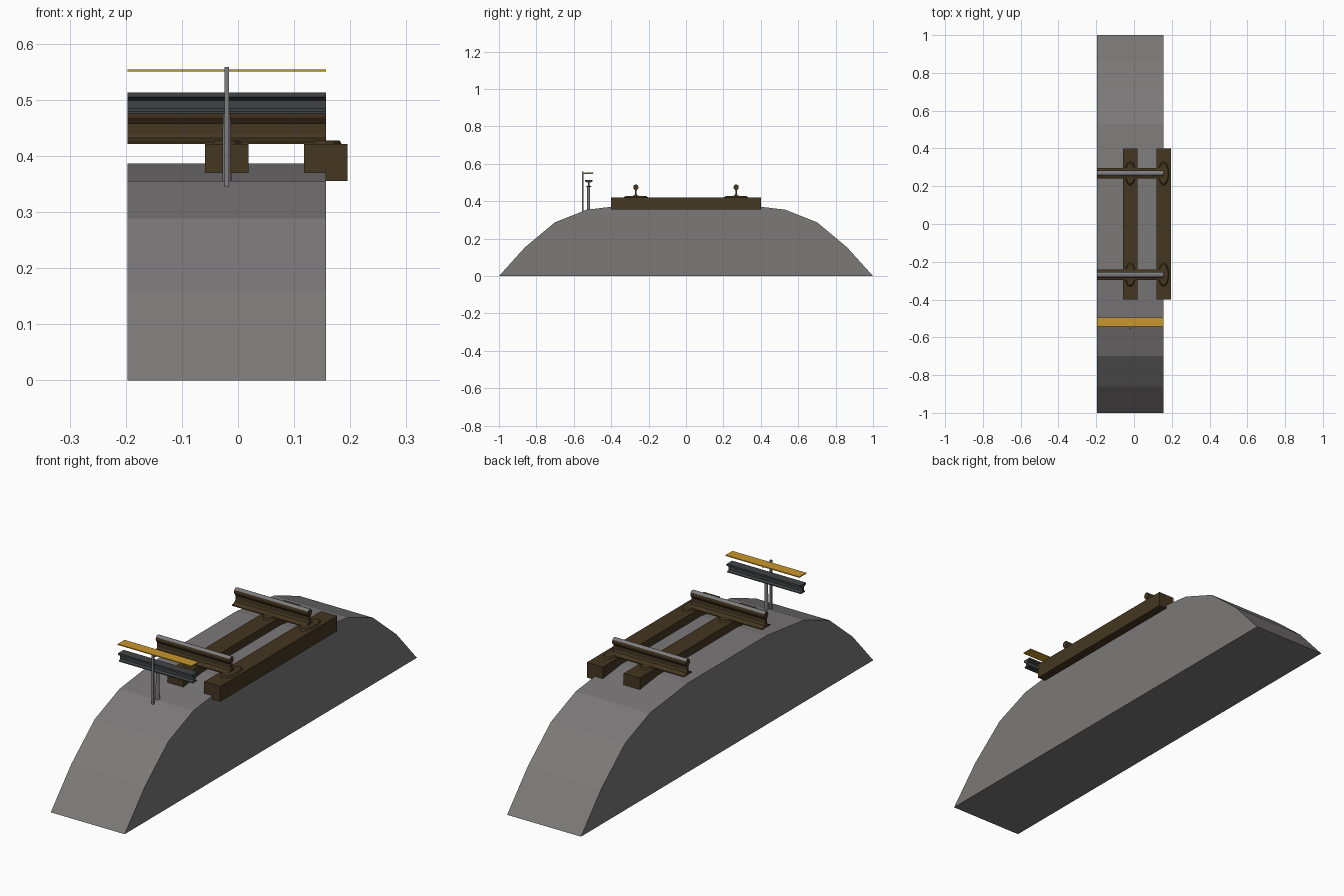
import bpy, bmesh, math

if "Cube" in bpy.data.objects:
    bpy.data.objects.remove(bpy.data.objects["Cube"])

X0, X1 = -0.197, 0.157          # extent of the track section along x
RAIL_Y = 0.268


def material(name, rgb):
    m = bpy.data.materials.new(name)
    m.diffuse_color = (*rgb, 1.0)
    m.use_nodes = True
    m.node_tree.nodes["Principled BSDF"].inputs["Base Color"].default_value = m.diffuse_color
    return m


BALLAST = material("ballast grey", (0.20, 0.19, 0.19))
RUST = material("rusty brown", (0.058, 0.037, 0.015))
STEEL = material("worn steel", (0.21, 0.21, 0.22))
DARK = material("dark steel", (0.052, 0.055, 0.058))
YELLOW = material("yellow cover", (0.58, 0.31, 0.025))


def finish(name, bm, *mats):
    bmesh.ops.recalc_face_normals(bm, faces=bm.faces)
    me = bpy.data.meshes.new(name)
    bm.to_mesh(me)
    bm.free()
    for m in mats:
        me.materials.append(m)
    ob = bpy.data.objects.new(name, me)
    bpy.context.collection.objects.link(ob)
    return ob


def extrude_x(name, half, *mats, y=0.0, x0=X0, x1=X1, steel_above=None):
    """Extrude a mirrored (half width, z) profile, listed bottom to top, along x."""
    pts = half + [(-a, z) for a, z in reversed(half) if a > 0]
    bm = bmesh.new()
    vs = [bm.verts.new((x0, y + a, z)) for a, z in pts]
    face = bm.faces.new(vs)
    res = bmesh.ops.extrude_face_region(bm, geom=[face])
    bmesh.ops.translate(bm, vec=(x1 - x0, 0, 0),
                        verts=[v for v in res["geom"] if isinstance(v, bmesh.types.BMVert)])
    if steel_above is not None:
        for f in bm.faces:
            if min(v.co.z for v in f.verts) > steel_above:
                f.material_index = 1
    return finish(name, bm, *mats)


def box(name, x, y, z, mat):
    bm = bmesh.new()
    bmesh.ops.create_cube(bm, size=1)
    for v in bm.verts:
        for i, (a, b) in enumerate((x, y, z)):
            v.co[i] = (a + b) / 2 + v.co[i] * (b - a)
    return finish(name, bm, mat)


def disc(name, x, y, z0, z1, rx, ry, n, mat):
    bm = bmesh.new()
    bmesh.ops.create_cone(bm, cap_ends=True, segments=n, radius1=1, radius2=0.85, depth=1)
    for v in bm.verts:
        v.co = (x + v.co.x * rx, y + v.co.y * ry, (z0 + z1) / 2 + v.co.z * (z1 - z0))
    return finish(name, bm, mat)


# Ballast embankment
extrude_x("ballast_bed", [(1, 0), (0.86, 0.155), (0.70, 0.288), (0.53, 0.355),
                          (0.27, 0.386)], BALLAST)

# Sleepers with rail plates
for i, x in enumerate((-0.02, 0.1565)):
    box(f"sleeper_{i}", (x - 0.0385, x + 0.0385), (-0.4, 0.4), (0.355, 0.421), RUST)
    for s in (-1, 1):
        disc(f"rail_plate_{i}_{s}", x, s * RAIL_Y, 0.420, 0.427, 0.029, 0.066, 12, RUST)

# Running rails: flared foot, thin web, round head with polished top
head = [(0.014 * math.sin(math.radians(a)), 0.475 - 0.015 * math.cos(math.radians(a)))
        for a in (35, 65, 95, 125, 150)]
rail = [(0.028, 0.421), (0.028, 0.425), (0.008, 0.432), (0.0045, 0.438), (0.0045, 0.458)]
for s in (-1, 1):
    extrude_x(f"running_rail_{s}", rail + head + [(0.0, 0.490)], RUST, STEEL,
              y=s * RAIL_Y, steel_above=0.482)

# Power rail on its support
extrude_x("power_rail", [(0.014, 0.475), (0.014, 0.479), (0.005, 0.484), (0.005, 0.499),
                         (0.019, 0.505), (0.019, 0.513)], DARK, y=-0.520)
disc("insulator_post", -0.020, -0.521, 0.345, 0.476, 0.0082, 0.009, 12, STEEL)

# Protective cover board with bracket
box("cover_board", (X0, X1), (-0.542, -0.495), (0.550, 0.554), YELLOW)
box("bracket_post", (-0.024, -0.016), (-0.556, -0.548), (0.345, 0.558), STEEL)
box("bracket_arm", (-0.024, -0.016), (-0.550, -0.498), (0.546, 0.5505), STEEL)
